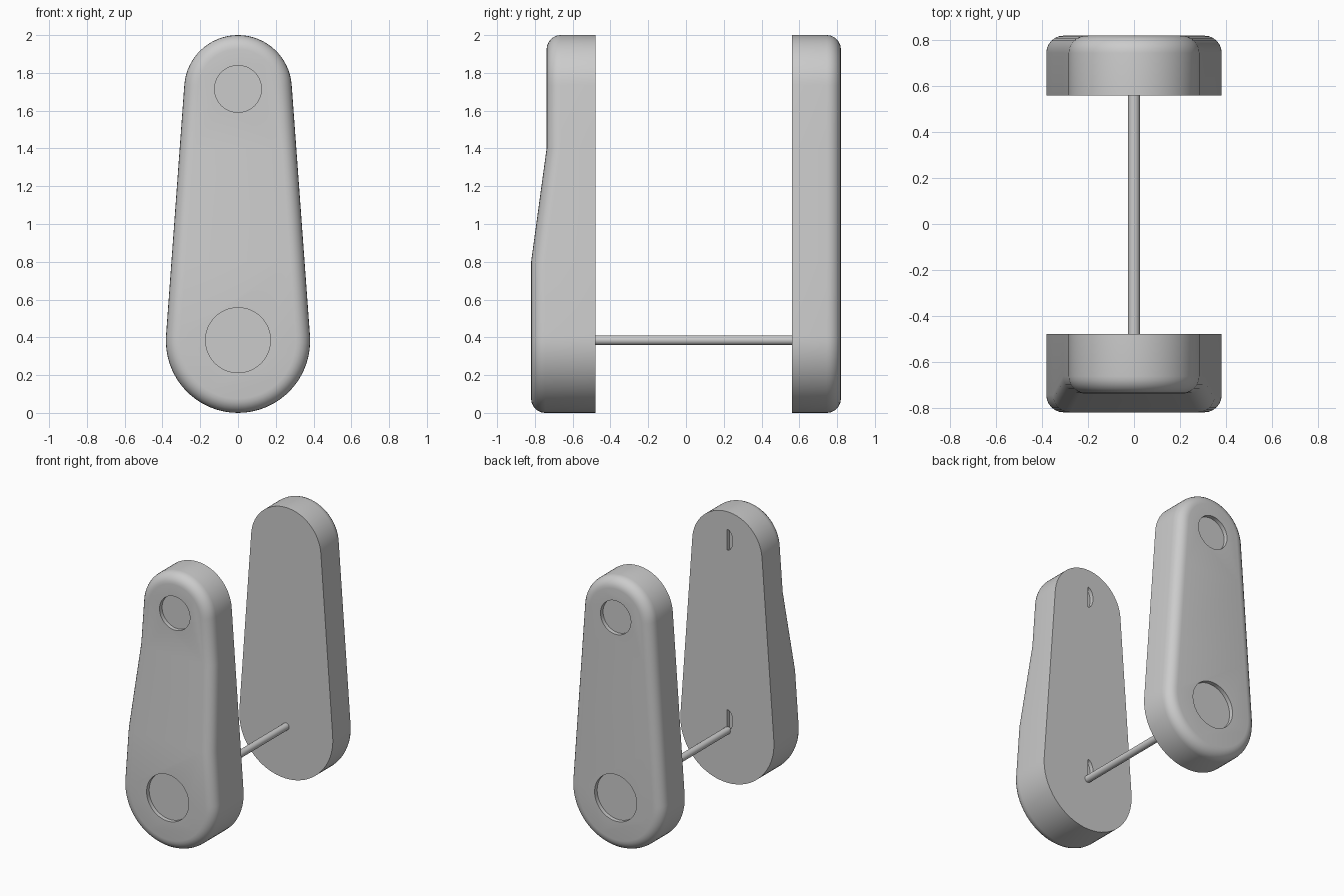
import bpy, bmesh, math
from mathutils import Matrix

default = bpy.data.objects.get("Cube")
if default:
    bpy.data.objects.remove(default, do_unlink=True)

grey = bpy.data.materials.new("plain_grey")
grey.use_nodes = True
grey.diffuse_color = (0.6, 0.6, 0.6, 1)
grey.node_tree.nodes["Principled BSDF"].inputs["Base Color"].default_value = (0.6, 0.6, 0.6, 1)

# Arm outline: two round ends joined by tangent sides
LOW_Z, LOW_R = 0.382, 0.382
TOP_Z, TOP_R = 1.715, 0.285
TILT = math.asin((LOW_R - TOP_R) / (TOP_Z - LOW_Z))
STEP_LOW, STEP_HIGH = 0.8, 1.4
BEVEL, SEGS, ARC = 0.075, 6, 16


def half_outline(inset):
    """Right half of the outline, bottom to top, as (x, z)."""
    pts = []
    for i in range(ARC + 1):
        a = -math.pi / 2 + (math.pi / 2 + TILT) * i / ARC
        r = LOW_R - inset
        pts.append((r * math.cos(a), LOW_Z + r * math.sin(a)))
    for z in (STEP_LOW, STEP_HIGH):
        x = (LOW_R - inset) / math.cos(TILT) - (z - LOW_Z) * math.tan(TILT)
        pts.append((x, z))
    for i in range(ARC + 1):
        a = TILT + (math.pi / 2 - TILT) * i / ARC
        r = TOP_R - inset
        pts.append((r * math.cos(a), TOP_Z + r * math.sin(a)))
    return pts


def finish(name, bm):
    bmesh.ops.recalc_face_normals(bm, faces=bm.faces[:])
    mesh = bpy.data.meshes.new(name)
    bm.to_mesh(mesh)
    bm.free()
    mesh.materials.append(grey)
    obj = bpy.data.objects.new(name, mesh)
    bpy.context.collection.objects.link(obj)
    return obj


def activate(obj):
    bpy.ops.object.select_all(action="DESELECT")
    obj.select_set(True)
    bpy.context.view_layer.objects.active = obj


def cut(obj, cutter):
    mod = obj.modifiers.new("cut", "BOOLEAN")
    mod.operation = "DIFFERENCE"
    mod.solver = "EXACT"
    mod.object = cutter
    activate(obj)
    bpy.ops.object.modifier_apply(modifier=mod.name)
    bpy.data.objects.remove(cutter, do_unlink=True)


def cylinder(name, radius, y0, y1, z, sides):
    bm = bmesh.new()
    bmesh.ops.create_cone(bm, cap_ends=True, segments=sides, radius1=radius,
                          radius2=radius, depth=abs(y1 - y0))
    turn = Matrix.Rotation(math.pi / 2, 4, "X")
    bmesh.ops.transform(bm, matrix=Matrix.Translation((0, (y0 + y1) / 2, z)) @ turn,
                        verts=bm.verts[:])
    return finish(name, bm)


def arm(name, inner_y, side, low_depth, top_depth):
    bm = bmesh.new()

    def depth(z):
        t = min(max((z - STEP_LOW) / (STEP_HIGH - STEP_LOW), 0), 1)
        return low_depth + (top_depth - low_depth) * t

    # Flat inner rim, then the rounded outer edge
    levels = [(0, None)]
    for i in range(SEGS + 1):
        a = math.pi / 2 * i / SEGS
        levels.append((BEVEL * (1 - math.cos(a)), BEVEL * (1 - math.sin(a))))
    rings = []
    for inset, drop in levels:
        half = half_outline(inset)
        loop = half + [(-x, z) for x, z in half[-2:0:-1]]
        rings.append([bm.verts.new((x, inner_y + side * (0 if drop is None else depth(z) - drop), z))
                      for x, z in loop])
    n = len(rings[0])
    for a, b in zip(rings, rings[1:]):
        for i in range(n):
            j = (i + 1) % n
            bm.faces.new((a[i], a[j], b[j], b[i]))
    bm.faces.new(rings[0])
    # Outer face in three bands split at the step heights
    outer = rings[-1]
    lo, hi, top = ARC + 1, ARC + 2, n // 2
    bm.faces.new(outer[:lo + 1] + outer[n - lo:])
    bm.faces.new((outer[lo], outer[hi], outer[n - hi], outer[n - lo]))
    bm.faces.new(outer[hi:n - hi + 1])
    obj = finish(name, bm)

    # Shallow round recesses at both ends
    for z, radius in ((0.385, 0.172), (1.715, 0.124)):
        face = inner_y + side * depth(z)
        cut(obj, cylinder("recess_cutter", radius, face - side * 0.03,
                          face + side * 0.05, z, 48))
    return obj


def slot(obj, y, z0):
    """Small half-moon slot on the inner face."""
    bm = bmesh.new()
    prof = [(-0.045 * math.sin(math.pi * i / 10), z0 + 0.0775 * (1 - math.cos(math.pi * i / 10)))
            for i in range(11)]
    face = bm.faces.new([bm.verts.new((x, y - 0.03, z)) for x, z in prof])
    grown = bmesh.ops.extrude_face_region(bm, geom=[face])["geom"]
    bmesh.ops.translate(bm, vec=(0, 0.06, 0),
                        verts=[v for v in grown if isinstance(v, bmesh.types.BMVert)])
    cut(obj, finish("slot_cutter", bm))


front = arm("front_arm", -0.48, -1, 0.34, 0.258)
for z in (0.385, 1.715):
    slot(front, -0.48, z)
back = arm("back_arm", 0.56, 1, 0.26, 0.26)
axle = cylinder("axle", 0.026, -0.49, 0.57, 0.385, 24)

for obj in (front, back, axle):
    activate(obj)
    bpy.ops.object.shade_smooth_by_angle(angle=math.radians(30))
